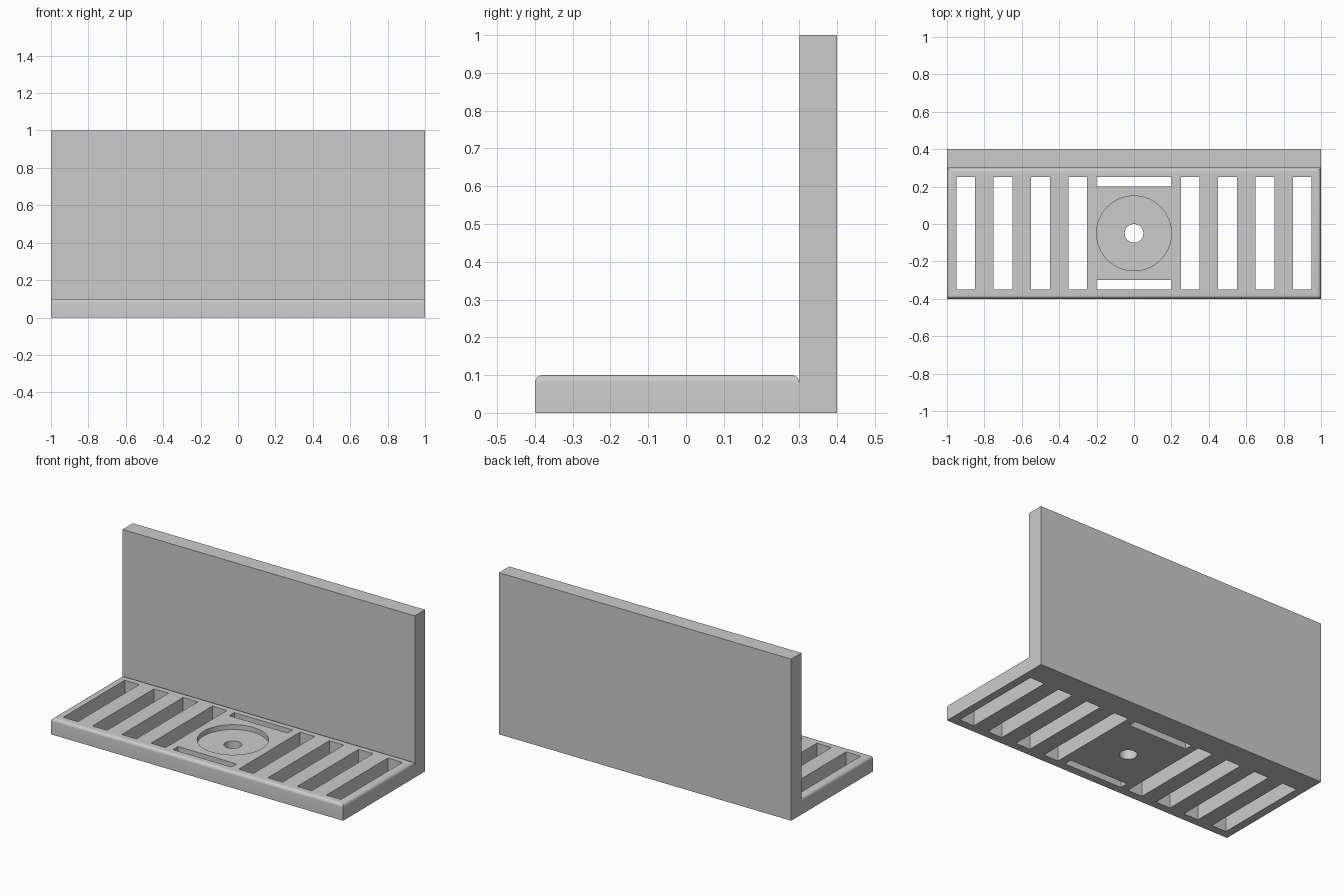
import bpy
import bmesh
from mathutils import Matrix, Vector

cube = bpy.data.objects.get("Cube")
if cube:
    bpy.data.objects.remove(cube, do_unlink=True)

grey = bpy.data.materials.new("plain grey")
grey.use_nodes = True
colour = (0.6, 0.6, 0.6, 1)
grey.diffuse_color = colour
grey.node_tree.nodes["Principled BSDF"].inputs["Base Color"].default_value = colour


def add_object(name, bm):
    mesh = bpy.data.meshes.new(name)
    bm.to_mesh(mesh)
    bm.free()
    mesh.materials.append(grey)
    obj = bpy.data.objects.new(name, mesh)
    bpy.context.collection.objects.link(obj)
    return obj


def add_box(bm, low, high):
    low, high = Vector(low), Vector(high)
    matrix = Matrix.Translation((low + high) / 2) @ Matrix.Diagonal((*(high - low), 1))
    bmesh.ops.create_cube(bm, size=1, matrix=matrix)


def add_cylinder(bm, radius, bottom, top, y):
    bmesh.ops.create_cone(bm, cap_ends=True, segments=64, radius1=radius, radius2=radius,
                          depth=top - bottom, matrix=Matrix.Translation((0, y, (bottom + top) / 2)))


def cut(target, cutter):
    cutter.hide_render = True
    mod = target.modifiers.new("cut", "BOOLEAN")
    mod.operation = "DIFFERENCE"
    mod.solver = "EXACT"
    mod.object = cutter
    bpy.context.view_layer.objects.active = target
    bpy.ops.object.modifier_apply(modifier=mod.name)
    bpy.data.objects.remove(cutter, do_unlink=True)


# Upright back panel
bm = bmesh.new()
add_box(bm, (-1, 0.3, 0), (1, 0.4, 1))
add_object("back_panel", bm)

# Shelf with rounded top edges
bm = bmesh.new()
add_box(bm, (-1, -0.4, 0), (1, 0.3, 0.1))
top_edges = [e for e in bm.edges if all(v.co.z > 0.09 for v in e.verts)]
bmesh.ops.bevel(bm, geom=top_edges, offset=0.02, segments=6, profile=0.5, affect="EDGES")
shelf = add_object("slotted_shelf", bm)

# Long slots on both sides and short slots before and behind the centre
bm = bmesh.new()
for side in (-1, 1):
    for i in range(4):
        x = side * (0.3 + 0.2 * i)
        add_box(bm, (x - 0.05, -0.35, -0.1), (x + 0.05, 0.25, 0.2))
for y in (-0.35, 0.2):
    add_box(bm, (-0.2, y, -0.1), (0.2, y + 0.05, 0.2))
cut(shelf, add_object("slot_cutter", bm))

# Round recess with a drain hole
for name, radius, bottom in (("recess_cutter", 0.2, 0.07), ("hole_cutter", 0.05, -0.1)):
    bm = bmesh.new()
    add_cylinder(bm, radius, bottom, 0.2, -0.05)
    cut(shelf, add_object(name, bm))

# Smooth the rounded parts, keep the corners crisp
bpy.ops.object.select_all(action="DESELECT")
shelf.select_set(True)
bpy.context.view_layer.objects.active = shelf
bpy.ops.object.shade_smooth_by_angle()
